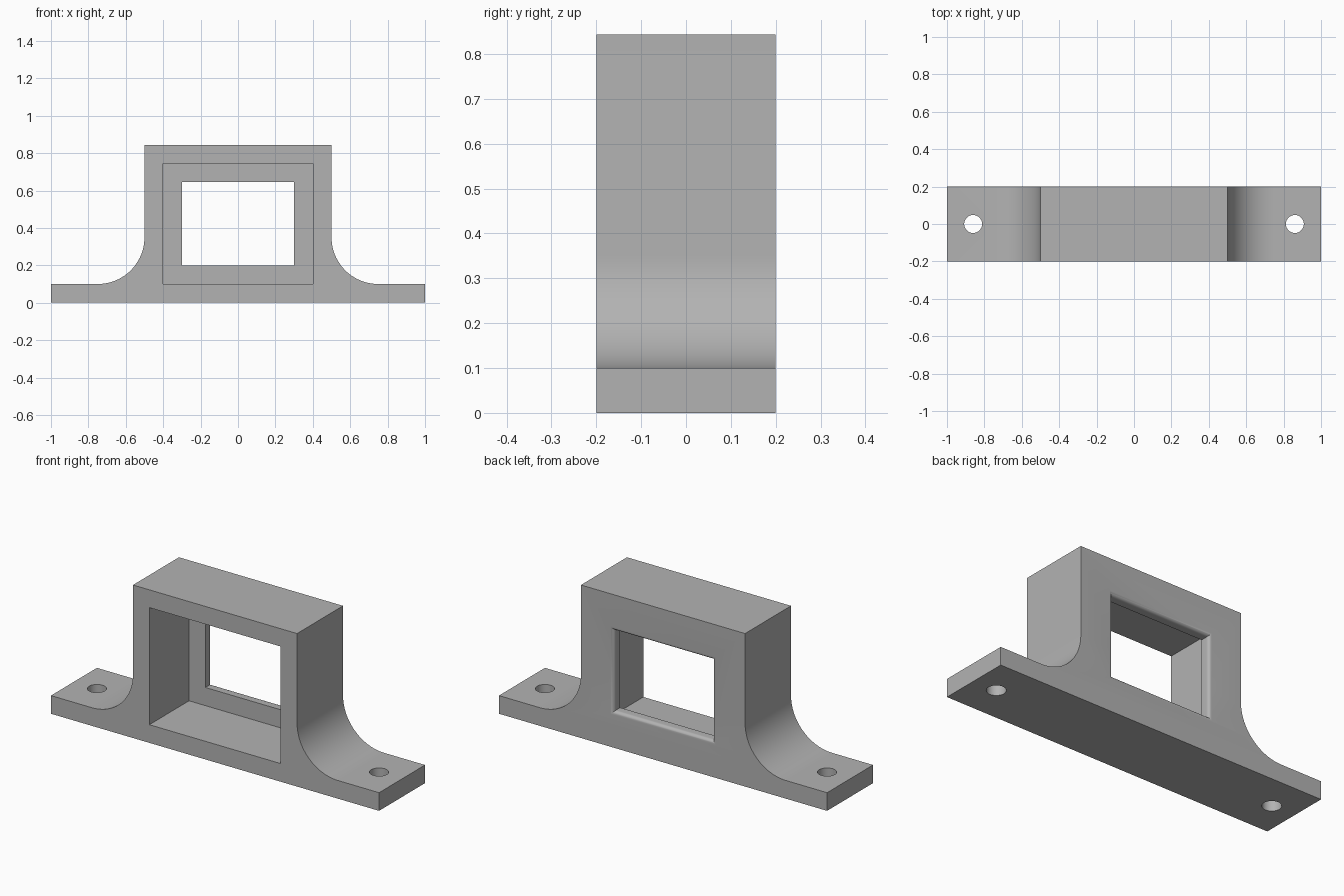
import bpy, bmesh, math

cube = bpy.data.objects.get("Cube")
if cube:
    bpy.data.objects.remove(cube, do_unlink=True)

DEPTH = 0.2       # half depth of the bracket
TOP = 0.843
COVE = 0.25       # radius of the sweep between foot and wall
LIP_Y = 0.145     # front of the rear lip
ROUND = 0.02      # rounding of the rear window edge

grey = bpy.data.materials.new("plain grey")
grey.use_nodes = True
colour = (0.45, 0.45, 0.45, 1)
grey.diffuse_color = colour
grey.node_tree.nodes["Principled BSDF"].inputs["Base Color"].default_value = colour


def loft(name, rings):
    """Join matching rings of points into a closed solid."""
    bm = bmesh.new()
    loops = [[bm.verts.new(p) for p in ring] for ring in rings]
    for a, b in zip(loops, loops[1:]):
        for i in range(len(a)):
            j = (i + 1) % len(a)
            bm.faces.new((a[i], a[j], b[j], b[i]))
    bm.faces.new(loops[0])
    bm.faces.new(loops[-1])
    bmesh.ops.recalc_face_normals(bm, faces=bm.faces)
    mesh = bpy.data.meshes.new(name)
    bm.to_mesh(mesh)
    bm.free()
    obj = bpy.data.objects.new(name, mesh)
    bpy.context.collection.objects.link(obj)
    mesh.materials.append(grey)
    return obj


# Bracket body: half outline, mirrored, then extruded through the depth
half = [(1, 0), (1, 0.1)]
for i in range(25):
    a = math.radians(270 - 90 * i / 24)
    half.append((0.75 + COVE * math.cos(a), 0.1 + COVE + COVE * math.sin(a)))
half.append((0.5, TOP))
outline = half + [(-x, z) for x, z in reversed(half)]
bracket = loft("bracket", [[(x, y, z) for x, z in outline] for y in (-DEPTH, DEPTH)])


# Opening: deep front pocket, smaller rear window with a rounded edge
def opening_ring(y, grow):
    x, low, high = 0.3 + grow, 0.2 - grow, 0.645 + grow
    return [(-x, y, low), (x, y, low), (x, y, high), (-x, y, high)]


steps = [(-0.3, 0.1), (LIP_Y, 0.1), (LIP_Y, 0)]
for i in range(9):
    a = math.radians(90 * i / 8)
    steps.append((DEPTH - ROUND + ROUND * math.sin(a), ROUND * (1 - math.cos(a))))
steps.append((0.3, ROUND))
cutters = [loft("opening_cutter", [opening_ring(*s) for s in steps])]

# Screw holes in both feet
for side, label in ((1, "left"), (-1, "right")):
    circle = [math.tau * i / 48 for i in range(48)]
    cutters.append(loft(label + "_hole_cutter", [
        [(side * 0.86 + 0.048 * math.cos(a), 0.048 * math.sin(a), z) for a in circle]
        for z in (-0.1, 0.2)]))

bpy.context.view_layer.objects.active = bracket
bracket.select_set(True)
for cutter in cutters:
    mod = bracket.modifiers.new(cutter.name, "BOOLEAN")
    mod.operation = "DIFFERENCE"
    mod.solver = "EXACT"
    mod.object = cutter
    bpy.ops.object.modifier_apply(modifier=mod.name)
for cutter in cutters:
    bpy.data.objects.remove(cutter, do_unlink=True)

# Smooth curves, crisp corners
bpy.ops.object.shade_smooth_by_angle(angle=math.radians(30))
